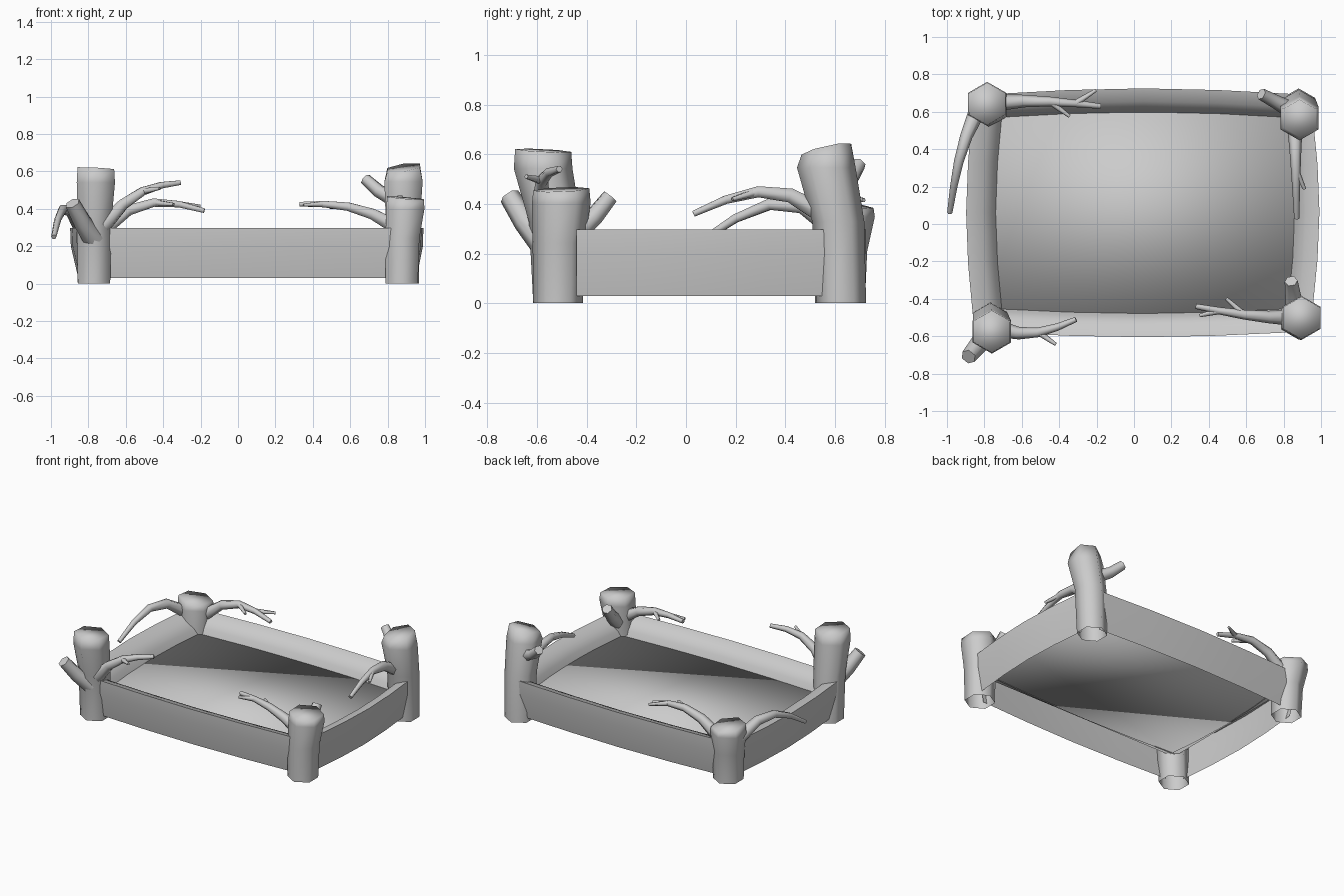
import bpy, bmesh, math
from mathutils import Vector

if "Cube" in bpy.data.objects:
    bpy.data.objects.remove(bpy.data.objects["Cube"])

UP = Vector((0, 0, 1))


def finish(name, bm, angle=66):
    bmesh.ops.recalc_face_normals(bm, faces=bm.faces)
    me = bpy.data.meshes.new(name)
    bm.to_mesh(me)
    bm.free()
    ob = bpy.data.objects.new(name, me)
    bpy.context.collection.objects.link(ob)
    bpy.ops.object.select_all(action='DESELECT')
    ob.select_set(True)
    bpy.context.view_layer.objects.active = ob
    bpy.ops.object.shade_smooth_by_angle(angle=math.radians(angle))


def bridge(bm, rings, closed=True):
    for a, b in zip(rings, rings[1:]):
        n = len(a)
        for i in range(n if closed else n - 1):
            j = (i + 1) % n
            bm.faces.new((a[i], a[j], b[j], b[i]))


def post(name, base, top, tilt, top_r=.113):
    """Hexagonal log, open below, bending from base to a sloped top."""
    bm = bmesh.new()
    base, top = Vector((*base, 0)), Vector(top)
    rings = []
    # height fraction, lean fraction, radius
    for h, lean, r in ((0, 0, .1), (.53, .2, .105), (.88, 1, .118), (1, 1, top_r)):
        c = base.lerp(top, lean)
        ring = []
        for i in range(6):
            a = math.radians(30 + 60 * i)
            dx, dy = r * math.cos(a), r * math.sin(a)
            slope = (tilt[0] * dx + tilt[1] * dy) * (h == 1)
            ring.append(bm.verts.new((c.x + dx, c.y + dy, top.z * h + slope)))
        rings.append(ring)
    bridge(bm, rings)
    bm.faces.new(rings[-1])
    finish(name, bm, 100)


def tube(name, pts, r0, r1):
    """Tapered six-sided twig along a path."""
    bm = bmesh.new()
    rings = []
    last = len(pts) - 1
    for k, p in enumerate(pts):
        d = (pts[min(k + 1, last)] - pts[max(k - 1, 0)]).normalized()
        u = d.cross(UP).normalized()
        v = u.cross(d)
        r = r0 + (r1 - r0) * (k / last) ** .7
        rings.append([bm.verts.new(p + r * (math.cos(a) * u + math.sin(a) * v))
                      for a in (math.tau * i / 6 for i in range(6))])
    bridge(bm, rings)
    bm.faces.new(rings[0])
    bm.faces.new(rings[-1])
    finish(name, bm)


def branch(name, start, end, arch, sway, twigs):
    """Arched branch with a side twig for each sign in twigs."""
    a, b = Vector(start), Vector(end)
    side = (b - a).cross(UP).normalized()
    pts = []
    for k in range(5):
        w = math.sin(math.pi * (k / 4) ** .85)
        pts.append(a.lerp(b, k / 4) + UP * arch * w + side * sway * w)
    tube(name, pts, .045, .014)
    for i, s in enumerate(twigs):
        root = pts[2 + i]
        tip = root + (b - a) * .2 + side * s * .075 - UP * .03
        tube(f"{name}_twig_{i + 1}", [root, tip], .018, .009)


def stub(name, start, end, r):
    """Short cut-off branch, curling upward."""
    a, b = Vector(start), Vector(end)
    tube(name, [a, a.lerp(b, .55) - UP * .015, b], r, r * .7)


# bark shell section: (distance outward from inner edge, height)
PROFILE = [(-.005, .165), (.02, .225), (.06, .278), (.13, .297), (.127, .2), (.095, .03)]


def rail(name, start, end, outward, bow, width=1):
    """Bowed rail whose inner edge runs from start to end."""
    bm = bmesh.new()
    a, b, o = Vector(start), Vector(end), Vector(outward)
    rings = []
    for k in range(5):
        base = a.lerp(b, k / 4) + o * bow * math.sin(math.pi * k / 4)
        rings.append([bm.verts.new((*(base + o * u * width), z)) for u, z in PROFILE])
    bridge(bm, rings, closed=False)
    finish(name, bm, 60)


# four rails
rail("front_rail", (-.73, -.45), (.82, -.45), (0, -1), .025)
rail("back_rail", (-.75, .565), (.85, .565), (0, 1), .03)
rail("left_rail", (-.7, -.48), (-.7, .6), (-1, 0), .035, 1.25)
rail("right_rail", (.82, -.44), (.82, .57), (1, 0), .035, 1.05)

# floor board
bm = bmesh.new()
bmesh.ops.create_cube(bm, size=1)
for v in bm.verts:
    v.co = (.055 + v.co.x * 1.6, .055 + v.co.y * 1.08, .18 + v.co.z * .012)
finish("floor", bm, 100)

# corner posts
post("front_left_post", (-.77, -.515), (-.76, -.575, .615), (-.05, -.05))
post("front_right_post", (.875, -.515), (.895, -.502, .458), (-.08, .04))
post("back_right_post", (.88, .625), (.885, .565, .62), (.14, .22), .1)
post("back_left_post", (-.77, .62), (-.785, .642, .395), (-.1, -.1))

# long branches
branch("front_left_branch", (-.72, -.56, .31), (-.31, -.51, .54), .07, .045, [1])
branch("back_left_branch", (-.72, .65, .29), (-.18, .63, .39), .095, -.015, [1, -1])
branch("back_left_side_branch", (-.84, .6, .3), (-.985, .06, .25), .125, .025, [-.2])
branch("back_right_branch", (.86, .55, .36), (.87, .03, .36), .09, 0, [-.6])
branch("front_right_branch", (.85, -.5, .3), (.33, -.44, .425), .05, -.015, [1, -.5])

# cut stubs
stub("front_left_stub", (-.77, -.57, .24), (-.885, -.71, .43), .06)
stub("back_right_stub", (.84, .61, .45), (.68, .695, .56), .045)
stub("front_right_stub", (.86, -.45, .28), (.84, -.305, .43), .05)
